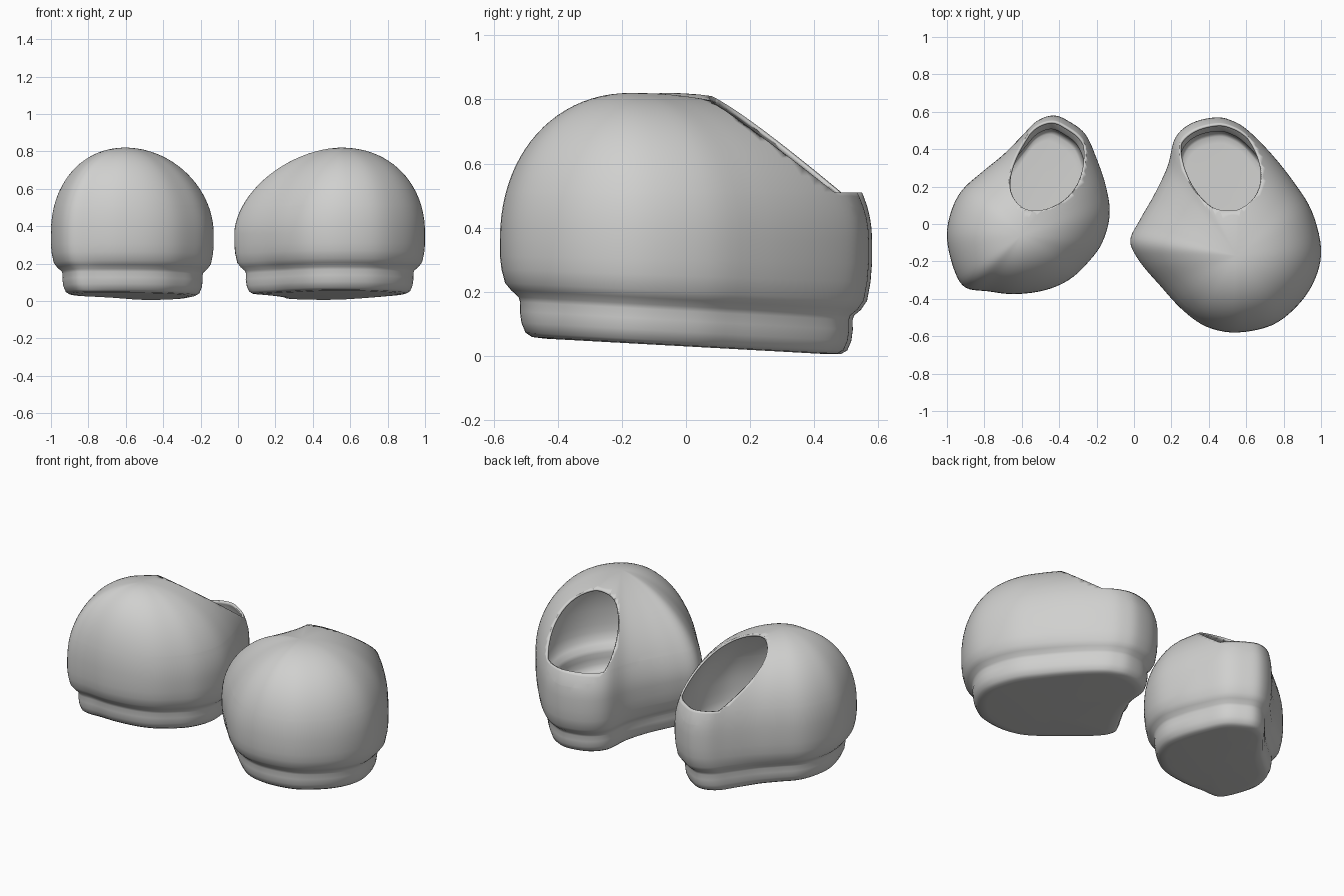
import bpy
import bmesh
import math
from mathutils import Vector

cube = bpy.data.objects.get("Cube")
if cube:
    bpy.data.objects.remove(cube, do_unlink=True)

grey = bpy.data.materials.new("light_grey")
grey.use_nodes = True
grey.diffuse_color = (0.63, 0.63, 0.62, 1)
grey.node_tree.nodes["Principled BSDF"].inputs["Base Color"].default_value = grey.diffuse_color

SHOULDER = 0.36      # height where the dome starts
TOP = 0.82
SUBDIV = 5           # samples per outline span
DOME_RINGS = 22

# Inset from the outline and height: sole edge, welt band, groove, bulge
SIDE = [(0.14, 0.03), (0.1, 0.033), (0.08, 0.045), (0.067, 0.075), (0.062, 0.11),
        (0.063, 0.14), (0.058, 0.155), (0.035, 0.175), (0.016, 0.2), (0.005, 0.25),
        (0, 0.3), (0, SHOULDER)]


def smooth_loop(points):
    """Closed Catmull-Rom curve through the points."""
    pts = [Vector(p) for p in points]
    n = len(pts)
    loop = []
    for i in range(n):
        a, b, c, d = (pts[(i + k) % n] for k in (-1, 0, 1, 2))
        for s in range(SUBDIV):
            t = s / SUBDIV
            loop.append(0.5 * (2 * b + (c - a) * t + (2 * a - 5 * b + 4 * c - d) * t * t
                               + (3 * b - a - 3 * c + d) * t ** 3))
    return loop


def tilt(y, z):
    """Slope the sole down towards the heel, fading out at the shoulder."""
    fade = min(1, max(0, (SHOULDER - z) / (SHOULDER - 0.18)))
    return z - 0.055 * y * fade


def make_shoe(name, outline, apex, heel, direction, flatness):
    loop = smooth_loop(outline)
    apex, heel = Vector(apex), Vector(heel)
    direction = Vector(direction).normalized()
    n = len(loop)
    bm = bmesh.new()
    rings = []

    # Sole edge, band and lower wall
    for inset, z in SIDE:
        ring = []
        for p in loop:
            q = p - (p - apex).normalized() * inset
            ring.append(bm.verts.new((q.x, q.y, tilt(q.y, z))))
        rings.append(ring)

    # Rounded dome, flatter on the inner side
    for k in range(1, DOME_RINGS):
        angle = math.pi / 2 * k / DOME_RINGS
        ring = []
        for p in loop:
            arm = p - apex
            inner = max(0, -math.copysign(1, apex.x) * arm.normalized().x)
            power = 2 / (2.12 - flatness * inner)
            q = apex + arm * math.cos(angle) ** power
            ring.append(bm.verts.new((q.x, q.y, SHOULDER + (TOP - SHOULDER) * math.sin(angle) ** power)))
        rings.append(ring)

    for low, high in zip(rings, rings[1:]):
        for i in range(n):
            j = (i + 1) % n
            bm.faces.new((low[i], low[j], high[j], high[i]))
    for ring, z in ((rings[0], tilt(apex.y, SIDE[0][1])), (rings[-1], TOP)):
        pole = bm.verts.new((apex.x, apex.y, z))
        for i in range(n):
            bm.faces.new((ring[i], ring[(i + 1) % n], pole))
    bmesh.ops.recalc_face_normals(bm, faces=bm.faces)

    # Foot opening: sloping cut that levels off at the heel
    hinge = heel - direction * 0.12
    point = Vector((hinge.x, hinge.y, 0.51))
    slope = Vector((direction.x * 0.75, direction.y * 0.75, 1)).normalized()
    planes = (slope, Vector((0, 0, 1)))
    for normal in planes:
        bmesh.ops.bisect_plane(bm, geom=bm.verts[:] + bm.edges[:] + bm.faces[:],
                               plane_co=point, plane_no=normal, dist=0.00001)
    opening = [f for f in bm.faces
               if all((f.calc_center_median() - point).dot(normal) > 0 for normal in planes)]
    bmesh.ops.delete(bm, geom=opening, context='FACES')

    mesh = bpy.data.meshes.new(name)
    bm.to_mesh(mesh)
    bm.free()
    mesh.materials.append(grey)
    shoe = bpy.data.objects.new(name, mesh)
    bpy.context.collection.objects.link(shoe)
    bpy.ops.object.select_all(action='DESELECT')
    shoe.select_set(True)
    bpy.context.view_layer.objects.active = shoe
    bpy.ops.object.shade_smooth_by_angle(angle=math.radians(50))

    # Thin wall
    wall = shoe.modifiers.new("wall", 'SOLIDIFY')
    wall.thickness = 0.012
    wall.offset = -1


make_shoe("left_shoe",
          [(.44, .57), (.53, .55), (.61, .5), (.73, .38), (.85, .23), (.95, .07), (1, -.13),
           (.97, -.29), (.88, -.43), (.74, -.54), (.55, -.58), (.39, -.55), (.26, -.46),
           (.14, -.33), (.03, -.2), (-.02, -.09), (.03, .02), (.11, .16), (.18, .31),
           (.22, .46), (.31, .54)],
          apex=(.55, -.17), heel=(.44, .57), direction=(-.08, 1), flatness=0.35)

make_shoe("right_shoe",
          [(-.43, .58), (-.35, .55), (-.26, .48), (-.2, .35), (-.15, .2), (-.13, .05),
           (-.17, -.1), (-.25, -.21), (-.35, -.3), (-.48, -.355), (-.64, -.375),
           (-.78, -.36), (-.9, -.34), (-.96, -.25), (-1, -.08), (-.98, .06), (-.92, .18),
           (-.81, .28), (-.7, .37), (-.6, .47), (-.52, .55)],
          apex=(-.6, -.06), heel=(-.43, .58), direction=(.2, 1), flatness=0.2)
